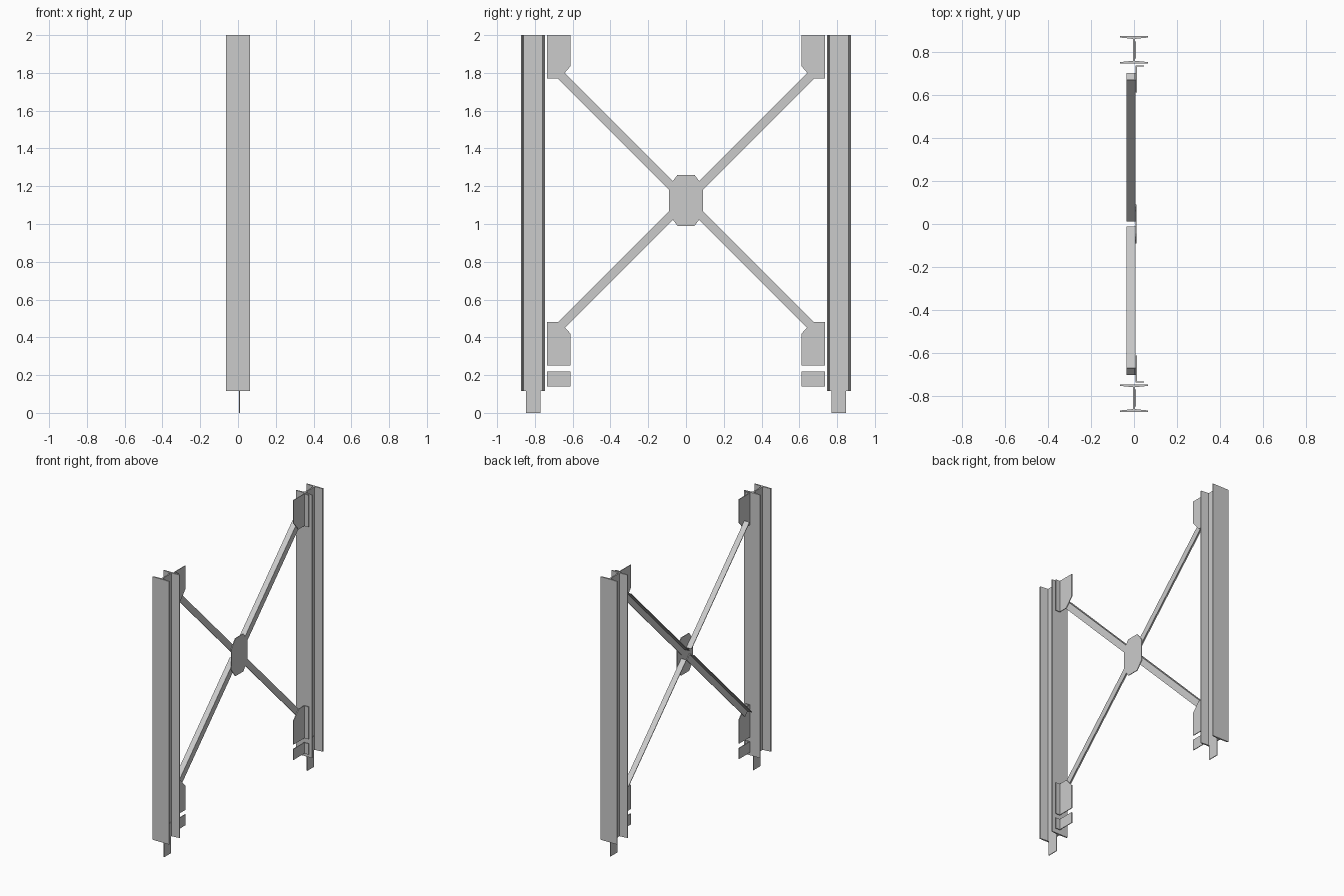
import bpy, bmesh, math
from mathutils import Vector, Matrix

if "Cube" in bpy.data.objects:
    bpy.data.objects.remove(bpy.data.objects["Cube"])


def prism(name, pts, origin, u, v, w, depth):
    """Extrude a 2D outline (axes u, v) along w by depth."""
    u, v, w, origin = Vector(u), Vector(v), Vector(w), Vector(origin)
    bm = bmesh.new()
    face = bm.faces.new([bm.verts.new(origin + u * a + v * b) for a, b in pts])
    ext = bmesh.ops.extrude_face_region(bm, geom=[face])
    bmesh.ops.translate(bm, vec=w * depth,
                        verts=[e for e in ext["geom"] if isinstance(e, bmesh.types.BMVert)])
    bmesh.ops.recalc_face_normals(bm, faces=bm.faces)
    me = bpy.data.meshes.new(name)
    bm.to_mesh(me)
    bm.free()
    ob = bpy.data.objects.new(name, me)
    bpy.context.collection.objects.link(ob)
    return ob


X, Y, Z = (1, 0, 0), (0, 1, 0), (0, 0, 1)
T = 0.005                      # plate thickness
PX = 0.008                     # back face of the plates


def plate(name, pts, x=PX):
    return prism(name, pts, (x, 0, 0), Y, Z, X, T)


def angle_clip(name, s, outline, z0, z1):
    """Flat plate plus a flange turned towards +x beside the column."""
    plate(name, [(s * y, z) for y, z in outline])
    prism(name + "_flange", [(PX, s * 0.737), (0.046, s * 0.737),
          (0.046, s * 0.732), (PX, s * 0.732)], (0, 0, z0), X, Y, Z, z1 - z0)


for s, side in ((1, "right"), (-1, "left")):
    # I-beam column with tapered flanges
    a, b, m, h, t = 0.746, 0.874, 0.81, 0.064, 0.005
    half = [(h, a), (h, a + 0.007), (t, a + 0.013), (t, b - 0.013), (h, b - 0.007), (h, b)]
    profile = half + [(-x, y) for x, y in reversed(half)]
    prism("column_" + side, [(x, s * y) for x, y in profile],
          (0, 0, 0.115), X, Y, Z, 1.885)

    # foot plate bolted to the column web
    plate("foot_plate_" + side, [(s * 0.77, 0), (s * 0.848, 0),
          (s * 0.848, 0.22), (s * 0.77, 0.22)], x=t)

    # gussets and the small bottom clip
    angle_clip("upper_gusset_" + side, s, [(0.735, 2), (0.612, 2), (0.612, 1.835),
               (0.668, 1.77), (0.735, 1.77)], 1.77, 2)
    angle_clip("lower_gusset_" + side, s, [(0.735, 0.25), (0.612, 0.25), (0.612, 0.42),
               (0.668, 0.482), (0.735, 0.482)], 0.25, 0.482)
    angle_clip("bottom_clip_" + side, s, [(0.735, 0.14), (0.612, 0.14),
               (0.612, 0.218), (0.735, 0.218)], 0.14, 0.218)

    # diagonal angle-section braces, horizontal leg on the upper edge
    for k, level in ((1, "upper"), (-1, "lower")):
        d = Vector((0, s, k)).normalized()
        n = Vector((0, -s * k, 1)).normalized()
        w, x0, x1 = 0.023, -0.034, 0.006
        L = [(x1, -w), (x1, w), (x0, w), (x0, w - T), (x1 - T, w - T), (x1 - T, -w)]
        prism(f"{level}_brace_{side}", L, Vector((0, 0, 1.125)) + d * 0.04, X, n, d, 0.93)

# octagonal centre plate
q = [(0.09, 1.2), (0.045, 1.26), (-0.045, 1.26), (-0.09, 1.2),
     (-0.09, 1.05), (-0.045, 0.99), (0.045, 0.99), (0.09, 1.05)]
plate("centre_plate", q, x=0.006)
